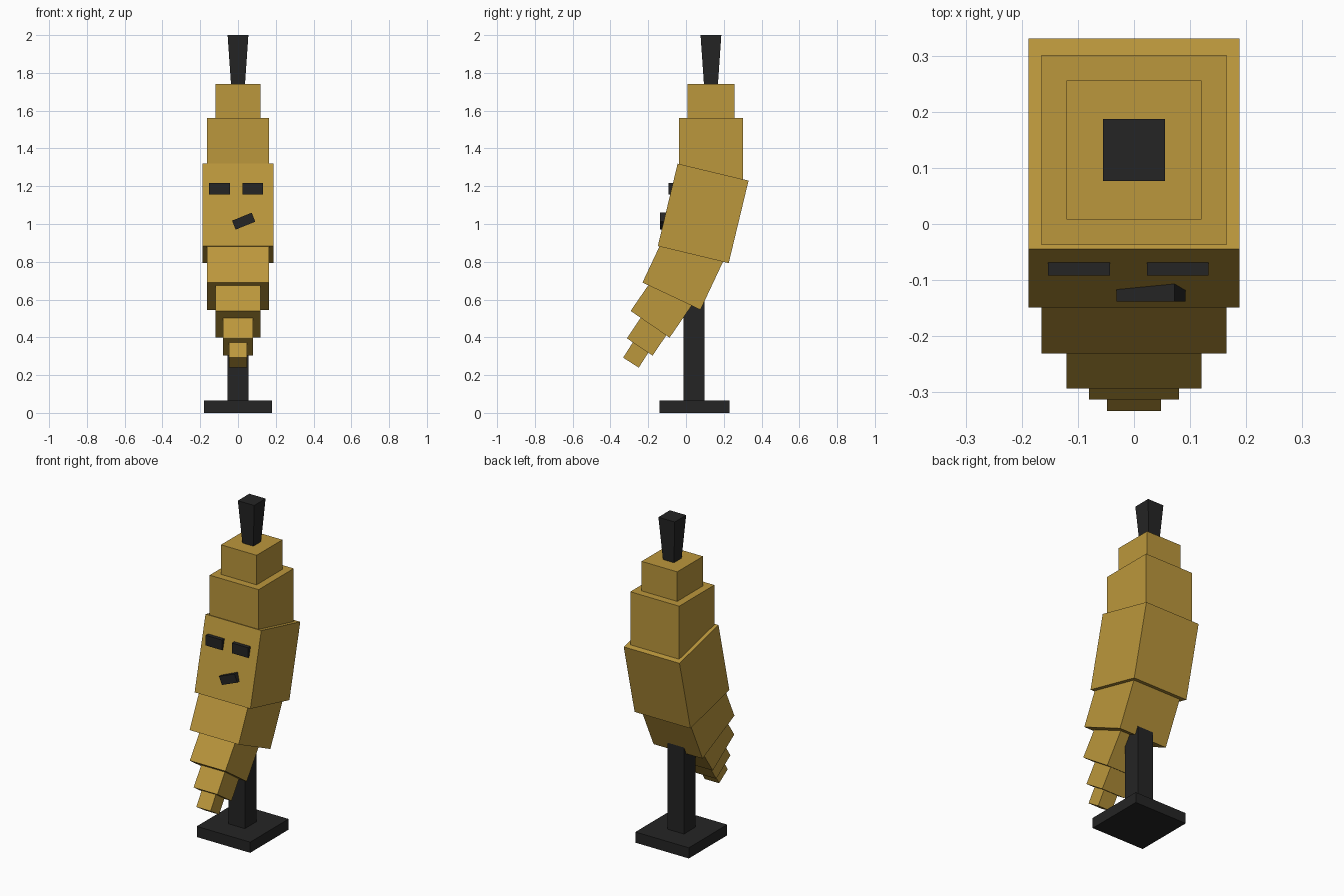
import bpy, bmesh
from math import radians, sin, cos
from mathutils import Matrix

if "Cube" in bpy.data.objects:
    bpy.data.objects.remove(bpy.data.objects["Cube"])


def material(name, color):
    m = bpy.data.materials.new(name)
    m.diffuse_color = (*color, 1)
    m.use_nodes = True
    m.node_tree.nodes["Principled BSDF"].inputs["Base Color"].default_value = m.diffuse_color
    return m


PEEL = material("golden_peel", (0.50, 0.31, 0.045))
BLACK = material("dark_plastic", (0.018, 0.018, 0.018))


def box(name, center, size, mat, rot=(0, 0, 0), top_scale=1):
    """Box with optional taper: the top face is scaled by top_scale."""
    bm = bmesh.new()
    bmesh.ops.create_cube(bm, size=1)
    for v in bm.verts:
        k = top_scale if v.co.z > 0 else 1
        v.co = (v.co.x * size[0] * k, v.co.y * size[1] * k, v.co.z * size[2])
    mesh = bpy.data.meshes.new(name)
    bm.to_mesh(mesh)
    bm.free()
    mesh.materials.append(mat)
    ob = bpy.data.objects.new(name, mesh)
    ob.location = center
    ob.rotation_euler = [radians(a) for a in rot]
    bpy.context.collection.objects.link(ob)
    return ob


def segment(name, y, z, width, depth, length, tilt):
    """Body block growing up from its bottom-face centre, leaning back by tilt."""
    a = radians(tilt)
    center = (0, y + sin(a) * length / 2, z + cos(a) * length / 2)
    box(name, center, (width, depth, length), PEEL, (-tilt, 0, 0))


# Curved body, top to bottom; each block runs a little into its neighbour
segment("crown_block", 0.132, 1.52, 0.24, 0.248, 0.22, 0)
segment("upper_block", 0.132, 1.20, 0.33, 0.338, 0.36, 0)
segment("face_block", 0.0385, 0.838, 0.376, 0.386, 0.449, 13.5)
segment("lower_block", -0.077, 0.618, 0.33, 0.339, 0.36, 25.2)
segment("tail_block", -0.190, 0.469, 0.24, 0.25, 0.23, 34.5)
segment("tail_small_block", -0.245, 0.349, 0.16, 0.164, 0.16, 34)
segment("tail_tip", -0.2915, 0.266, 0.096, 0.098, 0.12, 32.5)

# Flared stem on top
box("stem", (0, 0.132, 1.87), (0.074, 0.074, 0.26), BLACK, top_scale=0.11 / 0.074)

# Eyes and crooked mouth
for side, x in (("left", -0.098), ("right", 0.078)):
    box("eye_" + side, (x, -0.061, 1.187), (0.11, 0.062, 0.062), BLACK)
box("mouth", (0.03, -0.107, 1.015), (0.112, 0.062, 0.051), BLACK, (0, -22, 0))

# Display stand
box("stand_post", (0, 0.043, 0.35), (0.11, 0.11, 0.60), BLACK)
box("stand_base", (0, 0.045, 0.0325), (0.36, 0.37, 0.065), BLACK)
